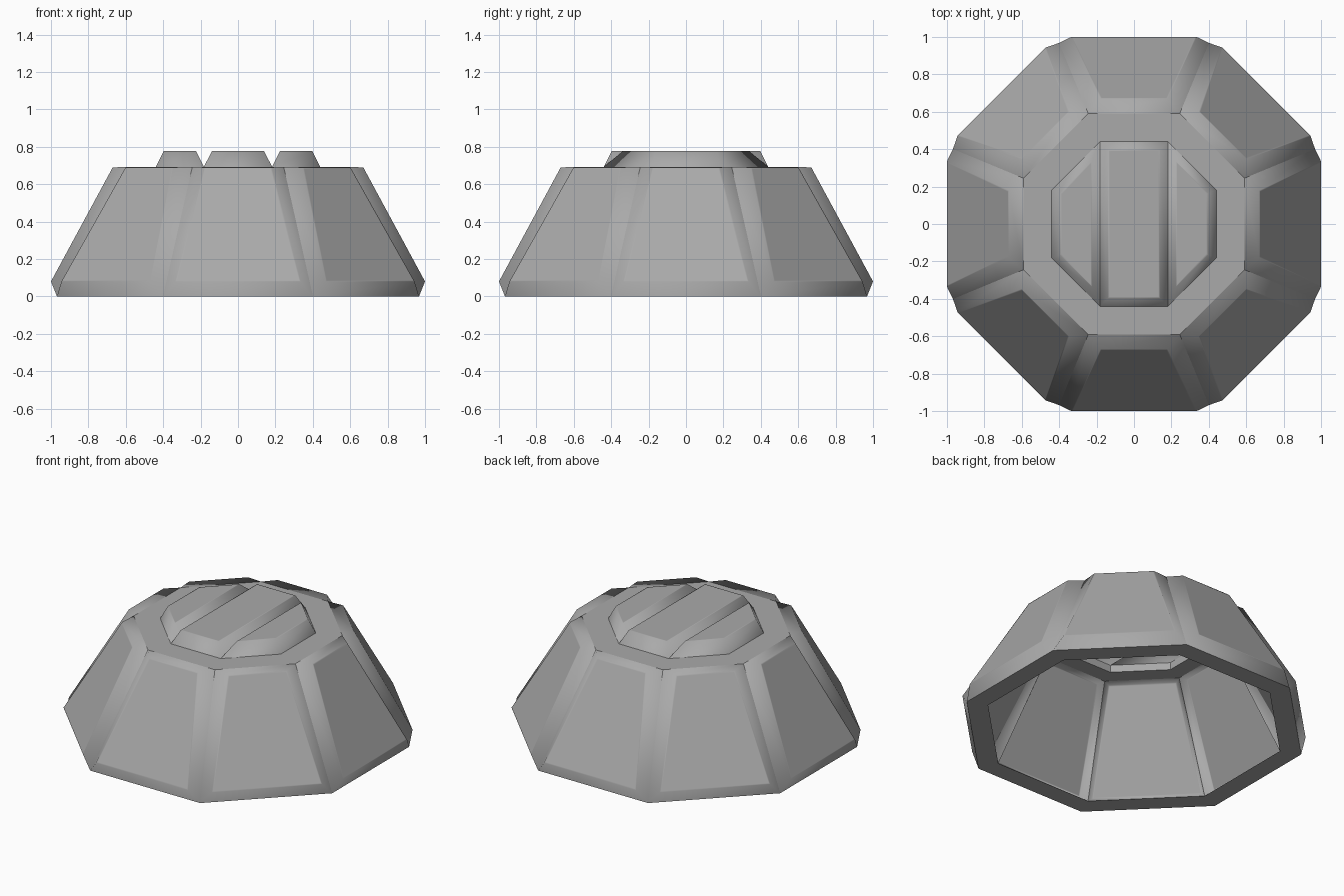
import bpy
import bmesh
import math
from mathutils import Matrix, Vector

SIDES = 8
T = math.tan(math.pi / SIDES)   # half side length per unit of apothem

cube = bpy.data.objects.get("Cube")
if cube:
    bpy.data.objects.remove(cube, do_unlink=True)

grey = bpy.data.materials.new("plain_grey")
grey.use_nodes = True
grey.diffuse_color = (0.4, 0.4, 0.4, 1)
grey.node_tree.nodes["Principled BSDF"].inputs["Base Color"].default_value = (0.4, 0.4, 0.4, 1)


def raised_plate(bm, base, top):
    """Bevelled plate: a top face joined to its base outline by sloped faces."""
    n = len(base)
    b = [bm.verts.new(p) for p in base]
    t = [bm.verts.new(p) for p in top]
    face = bm.faces.new(t)
    for i in range(n):
        j = (i + 1) % n
        bm.faces.new((b[i], b[j], t[j], t[i]))
    # a narrow border keeps the middle of the plate flat when shaded smooth
    face.normal_update()
    bmesh.ops.inset_individual(bm, faces=[face], thickness=0.012)
    return b


def corners(r0, z0, r1, z1, h0=None, h1=None):
    """Four corners of one wall panel; half widths default to the octagon's."""
    h0 = r0 * T if h0 is None else h0
    h1 = r1 * T if h1 is None else h1
    return [Vector(p) for p in
            ((-h0, -r0, z0), (h0, -r0, z0), (h1, -r1, z1), (-h1, -r1, z1))]


def finish(name, bm):
    """Weld, sharpen outline edges, shade smooth and add the object."""
    bmesh.ops.remove_doubles(bm, verts=bm.verts, dist=0.0005)
    bmesh.ops.recalc_face_normals(bm, faces=bm.faces)
    for f in bm.faces:
        f.smooth = True
    mark = bm.verts.layers.int["outline"]
    for e in bm.edges:
        e.smooth = not all(v[mark] for v in e.verts)
    mesh = bpy.data.meshes.new(name)
    bm.to_mesh(mesh)
    bm.free()
    mesh.materials.append(grey)
    ob = bpy.data.objects.new(name, mesh)
    bpy.context.collection.objects.link(ob)


# Hollow shell: one sector, repeated around the axis
bm = bmesh.new()
mark = bm.verts.layers.int.new("outline")
outer = corners(0.968, 0, 0.59, 0.693)
inner = corners(0.845, 0, 0.54, 0.645)
hole = corners(0.435, 0.645, 0.435, 0.693)
for k in range(SIDES):
    turn = Matrix.Rotation(k * math.tau / SIDES, 3, 'Z')

    def spin(points):
        return [turn @ p for p in points]

    # outer raised panel and matching recess inside
    edge = raised_plate(bm, spin(outer), spin(corners(1.0, 0.08, 0.67, 0.69, 0.335, 0.18)))
    edge += raised_plate(bm, spin(inner), spin(corners(0.90, 0.045, 0.58, 0.64, 0.33, 0.205)))
    # bottom rim, top deck, hole wall and deck underside
    for quad in ((outer[0], outer[1], inner[1], inner[0]),
                 (outer[3], outer[2], hole[2], hole[3]),
                 (hole[3], hole[2], hole[1], hole[0]),
                 (hole[0], hole[1], inner[2], inner[3])):
        vs = [bm.verts.new(p) for p in spin(quad)]
        bm.faces.new(vs)
        edge += vs
    for v in edge:
        v[mark] = 1
finish("octagonal_shell", bm)


def inset(points, d):
    """Move every edge of a counter-clockwise convex outline inward by d."""
    result = []
    n = len(points)
    for i, p in enumerate(points):
        a = (p - points[i - 1]).normalized()
        b = (points[(i + 1) % n] - p).normalized()
        na, nb = Vector((-a.y, a.x)), Vector((-b.y, b.x))
        result.append(p + (na + nb) * d / (1 + na.dot(nb)))
    return result


# Top cap: a hollow octagon split into three bevelled slats
R = 0.44
H = R * T
side = [(H, -R), (R, -H), (R, H), (H, R)]
slats = {
    "cap_middle_slat": [(-H, -R), (H, -R), (H, R), (-H, R)],
    "cap_left_slat": side,
    "cap_right_slat": [(-x, -y) for x, y in side],
}
for name, outline in slats.items():
    bm = bmesh.new()
    mark = bm.verts.layers.int.new("outline")
    flat = [Vector(p) for p in outline]
    edge = raised_plate(bm, [p.to_3d() + Vector((0, 0, 0.693)) for p in flat],
                        [p.to_3d() + Vector((0, 0, 0.778)) for p in inset(flat, 0.043)])
    for v in edge:
        v[mark] = 1
    finish(name, bm)
